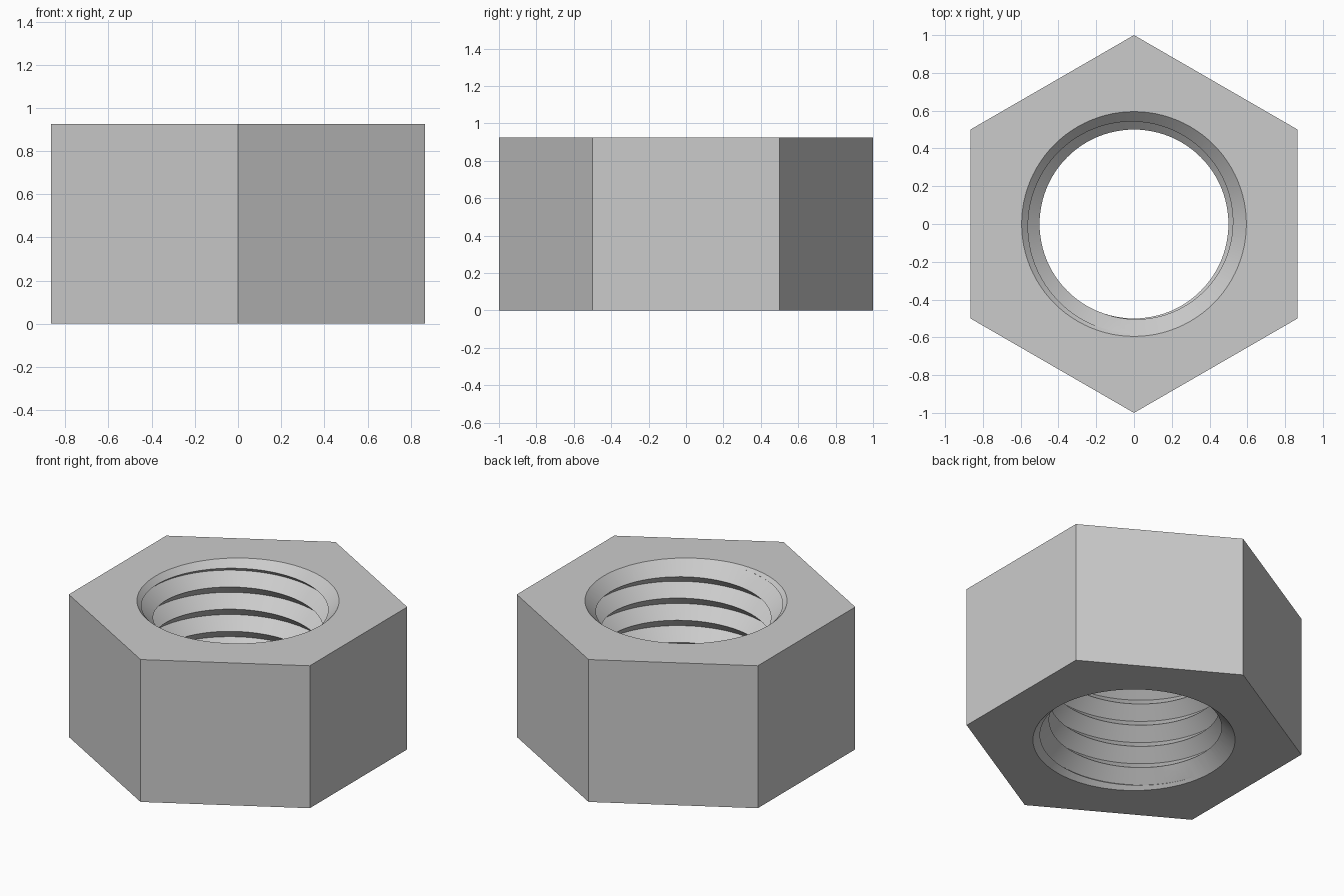
import bpy, bmesh
from math import pi, sin, cos

if "Cube" in bpy.data.objects:
    bpy.data.objects.remove(bpy.data.objects["Cube"])

H = 0.925                    # nut height
R_IN, R_OUT = 0.50, 0.58     # thread crest and root radii
R_MOUTH = 0.595              # countersink radius at the faces
PITCH = 0.144
SEG = 96


def add_object(name, bm):
    bmesh.ops.recalc_face_normals(bm, faces=bm.faces)
    mesh = bpy.data.meshes.new(name)
    bm.to_mesh(mesh)
    bm.free()
    obj = bpy.data.objects.new(name, mesh)
    bpy.context.collection.objects.link(obj)
    return obj


def prism(name, sides, r_low, r_high, z_low, z_high, turn=0.0):
    bm = bmesh.new()
    rings = [[bm.verts.new((r * cos(turn + 2 * pi * i / sides),
                            r * sin(turn + 2 * pi * i / sides), z))
              for i in range(sides)]
             for r, z in ((r_low, z_low), (r_high, z_high))]
    for ring in rings:
        bm.faces.new(ring)
    for i in range(sides):
        j = (i + 1) % sides
        bm.faces.new((rings[0][i], rings[0][j], rings[1][j], rings[1][i]))
    return add_object(name, bm)


def threaded_rod(name, z_start, turns):
    """Right-handed V-thread rod; the helix starts on the -y side."""
    bm = bmesh.new()
    crest, root = [], []
    for i in range(SEG * turns + 1):
        a = 2 * pi * i / SEG - pi / 2
        z = z_start + PITCH * i / SEG
        crest.append(bm.verts.new((R_IN * cos(a), R_IN * sin(a), z)))
        root.append(bm.verts.new((R_OUT * cos(a), R_OUT * sin(a), z + PITCH / 2)))
    for i in range(SEG * turns):
        bm.faces.new((crest[i], crest[i + 1], root[i + 1], root[i]))
        if i + SEG + 1 < len(crest):
            bm.faces.new((root[i], root[i + 1], crest[i + SEG + 1], crest[i + SEG]))
    # Close both ends with fans
    z_end = z_start + PITCH * turns
    ends = [bm.verts.new((0, 0, z)) for z in (z_start, z_end)]
    middle = (z_start + z_end) / 2
    for e in [e for e in bm.edges if e.is_boundary]:
        high = (e.verts[0].co.z + e.verts[1].co.z) / 2 > middle
        bm.faces.new((e.verts[0], e.verts[1], ends[high]))
    return add_object(name, bm)


# Hexagonal body
nut = prism("hex_nut", 6, 1, 1, 0, H, pi / 2)

# Threaded bore and the two countersinks
cutters = [
    threaded_rod("thread_cutter", H - 0.087 - 9 * PITCH, 13),
    prism("top_countersink", SEG, R_MOUTH - 0.2, R_MOUTH + 0.1, H - 0.2, H + 0.1),
    prism("bottom_countersink", SEG, R_MOUTH + 0.1, R_MOUTH - 0.2, -0.1, 0.2),
]
bpy.context.view_layer.objects.active = nut
nut.select_set(True)
for cutter in cutters:
    cutter.hide_render = True
    mod = nut.modifiers.new(cutter.name, 'BOOLEAN')
    mod.operation = 'DIFFERENCE'
    mod.solver = 'EXACT'
    mod.object = cutter
    bpy.ops.object.modifier_apply(modifier=mod.name)
for cutter in cutters:
    bpy.data.objects.remove(cutter)

bpy.ops.object.shade_smooth_by_angle(angle=pi / 6)
